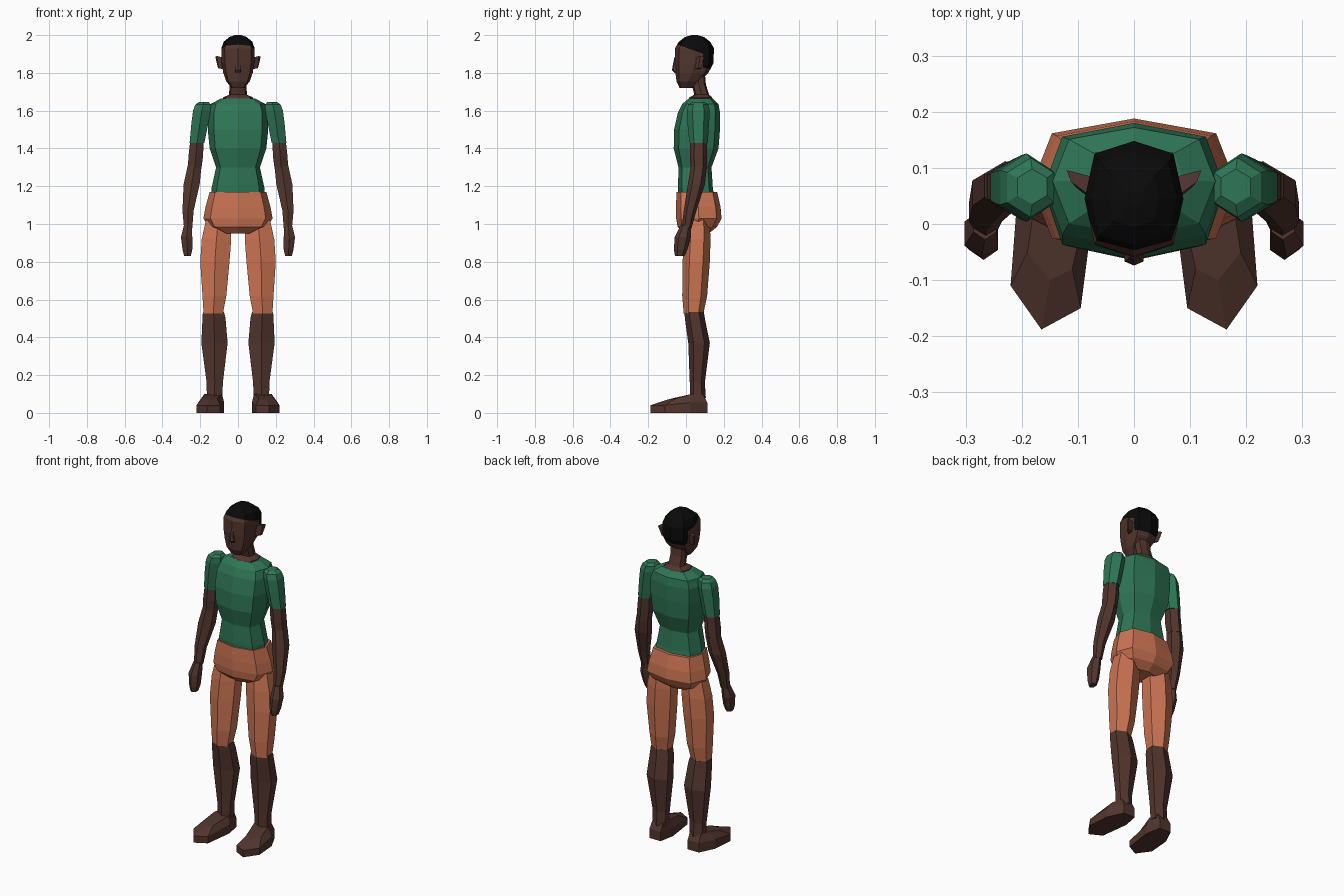
import bpy, bmesh
from mathutils import Vector


def material(name, rgb):
    m = bpy.data.materials.new(name)
    m.diffuse_color = (*rgb, 1)
    return m


SKIN = material("dark brown skin", (0.085, 0.036, 0.027))
GREEN = material("green cloth", (0.028, 0.18, 0.092))
ORANGE = material("orange cloth", (0.60, 0.175, 0.085))
BLACK = material("black hair", (0.003, 0.003, 0.003))

# Unit cross-sections with a ridge at front and back
HEX = [(0, -1), (1, -.5), (1, .5), (0, 1), (-1, .5), (-1, -.5)]
OCT = [(0, -1), (.8, -.78), (1, 0), (.8, .78), (0, 1), (-.8, .78), (-1, 0), (-.8, -.78)]


def loft_points(name, rings, mat, mirror=False):
    """Skin a stack of closed point rings, with capped ends."""
    bm = bmesh.new()
    rows = [[bm.verts.new(p) for p in r] for r in rings]
    n = len(rows[0])
    for a, b in zip(rows, rows[1:]):
        for i in range(n):
            j = (i + 1) % n
            bm.faces.new((a[i], a[j], b[j], b[i]))
    bm.faces.new(rows[0])
    bm.faces.new(rows[-1])
    bmesh.ops.recalc_face_normals(bm, faces=bm.faces)
    me = bpy.data.meshes.new(name)
    bm.to_mesh(me)
    bm.free()
    me.materials.append(mat)
    ob = bpy.data.objects.new(name, me)
    bpy.context.collection.objects.link(ob)
    if mirror:
        ob.modifiers.new("both sides", 'MIRROR')
    return ob


def loft(name, rings, mat, shape=HEX, mirror=False):
    """Each ring is z, x min, x max, y min, y max."""
    pts = [[((x0 + x1) / 2 + u * (x1 - x0) / 2, (y0 + y1) / 2 + v * (y1 - y0) / 2, z)
            for u, v in shape] for z, x0, x1, y0, y1 in rings]
    return loft_points(name, pts, mat, mirror)


def body(name, rings, mat):
    """Symmetric ring: z, half width, y min, y max."""
    return loft(name, [(z, -w, w, a, b) for z, w, a, b in rings], mat, OCT)


# Shirt body
body("shirt", [(1.15, .142, -.04, .15), (1.19, .140, -.042, .142), (1.30, .116, -.04, .135),
               (1.40, .150, -.065, .172), (1.50, .160, -.063, .18), (1.59, .160, -.043, .18),
               (1.635, .145, -.02, .172), (1.665, .09, .015, .14)], GREEN)

# Shorts: hips and thighs
body("shorts_hips", [(.95, .075, -.01, .12), (.985, .155, -.045, .165), (1.03, .183, -.052, .188),
                     (1.09, .172, -.053, .183), (1.17, .150, -.05, .165)], ORANGE)
loft("shorts_leg", [(.525, .08, .182, -.012, .092), (.62, .062, .188, -.02, .112),
                    (.80, .045, .20, -.018, .126), (.92, .036, .192, -.012, .13),
                    (1.02, .04, .17, 0, .125)], ORANGE, mirror=True)

# Lower legs
loft("lower_leg", [(.08, .083, .165, .02, .105), (.16, .08, .166, .02, .10),
                   (.37, .055, .194, .012, .126), (.50, .066, .188, -.006, .10),
                   (.535, .074, .186, -.008, .094)], SKIN, mirror=True)

# Feet: pointed outline, flat sole, sloping instep
sole = [(.165, -.188), (.22, -.11), (.21, .02), (.165, .113), (.09, .113), (.073, .02), (.095, -.15)]
instep = [(.15, -.10, .07), (.19, -.05, .078), (.178, .03, .10), (.16, .09, .10),
          (.09, .09, .10), (.085, .03, .10), (.11, -.08, .075)]
loft_points("foot", [[(x, y, 0) for x, y in sole],
                     [(x, y, .04 if y < 0 else .055) for x, y in sole], instep], SKIN, True)

# Sleeves with rounded shoulder caps
loft("sleeve", [(1.43, .178, .256, .018, .115), (1.53, .158, .247, .008, .122),
                (1.60, .145, .238, .004, .126), (1.632, .143, .226, .012, .118),
                (1.645, .155, .208, .035, .098)], GREEN, mirror=True)

# Arms and hands
loft("upper_arm", [(1.29, .194, .266, .025, .11), (1.36, .185, .262, .02, .112),
                   (1.44, .182, .253, .022, .112)], SKIN, mirror=True)
loft("forearm", [(.98, .242, .286, -.022, .03), (1.07, .235, .294, -.012, .055),
                 (1.21, .203, .288, .01, .10), (1.31, .193, .266, .026, .112)], SKIN, mirror=True)
loft("hand", [(.83, .25, .285, -.058, -.008), (.865, .242, .294, -.064, .008),
              (.93, .242, .302, -.06, .026), (.995, .245, .286, -.028, .028)], SKIN, mirror=True)

# Neck with flared base showing in the neckline
body("neck", [(1.64, .082, .0, .155), (1.67, .078, .018, .138), (1.685, .047, .044, .122),
              (1.74, .045, .03, .105), (1.80, .045, .03, .10)], SKIN)

# Head, cut along the hairline
head = body("head", [(1.72, .034, -.034, .04), (1.755, .062, -.05, .072), (1.80, .078, -.056, .118),
                     (1.85, .086, -.06, .145), (1.93, .088, -.058, .148), (1.965, .076, -.038, .128),
                     (1.99, .045, -.005, .095), (2.0, .016, .03, .06)], SKIN)
head.data.materials.append(BLACK)
cuts = [(Vector((0, .04, 1.92)), Vector((0, .34, 1)).normalized()),
        (Vector((0, .09, 1.85)), Vector((0, 1, 0))),
        (Vector((0, .10, 1.825)), Vector((0, .15, 1)).normalized())]
bm = bmesh.new()
bm.from_mesh(head.data)
for co, no in cuts:
    bmesh.ops.bisect_plane(bm, geom=bm.verts[:] + bm.edges[:] + bm.faces[:],
                           plane_co=co, plane_no=no)
for f in bm.faces:
    front, rear, nape = [(f.calc_center_median() - co).dot(no) > 0 for co, no in cuts]
    f.material_index = int(front or (rear and nape))
bm.to_mesh(head.data)
bm.free()

# Nose and ears
loft("nose", [(1.80, -.012, .012, -.06, -.045), (1.815, -.017, .017, -.074, -.045),
              (1.83, -.014, .014, -.072, -.045), (1.885, -.006, .006, -.061, -.045)], SKIN)
loft_points("ear", [[(.078, .045, 1.82), (.078, .075, 1.82), (.078, .085, 1.88), (.078, .05, 1.88)],
                    [(.103, .065, 1.825), (.106, .08, 1.825), (.120, .096, 1.885),
                     (.112, .075, 1.89)]], SKIN, True)
